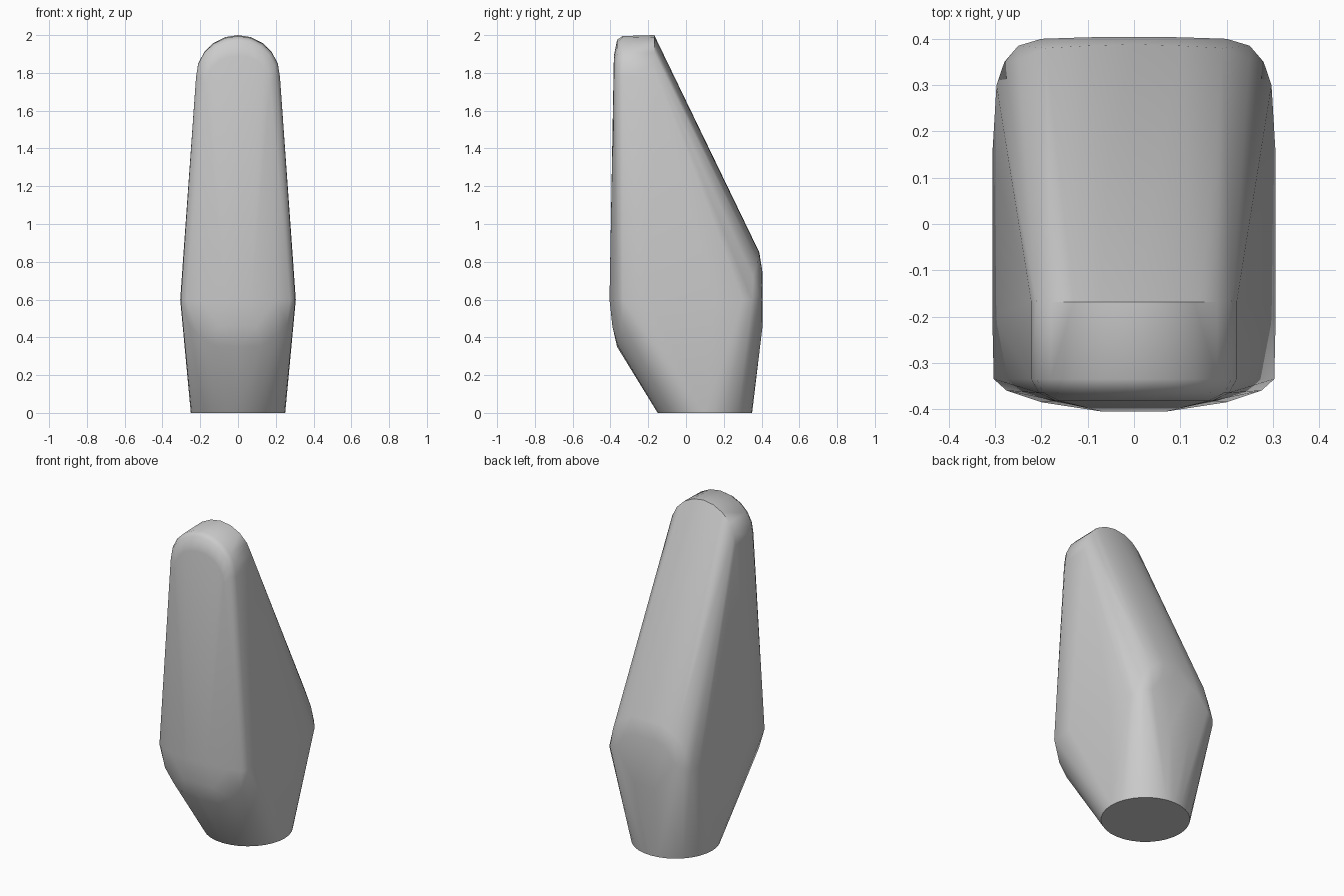
import bpy, bmesh
from math import sin, cos, pi, radians

cube = bpy.data.objects.get("Cube")
if cube:
    bpy.data.objects.remove(cube, do_unlink=True)

grey = bpy.data.materials.new("plain_grey")
grey.use_nodes = True
grey.diffuse_color = (0.6, 0.6, 0.6, 1)
grey.node_tree.nodes["Principled BSDF"].inputs["Base Color"].default_value = (0.6, 0.6, 0.6, 1)

points = []


def mirrored(*half):
    """Add points on both sides of the centre plane."""
    for x, y, z in half:
        points.extend([(x, y, z), (-x, y, z)] if x else [(x, y, z)])


def arch(radius, y, base, height, steps=10):
    """Half-round rib across the width at a fixed depth."""
    for i in range(steps + 1):
        a = pi * i / steps
        points.append((radius * cos(a), y, base + height * sin(a)))


# Round foot
for i in range(32):
    a = 2 * pi * i / 32
    points.append((0.25 * cos(a), 0.1 + 0.25 * sin(a), 0))

# Rounded crown, with a softened front rim
arch(0.222, -0.168, 1.78, 0.22)
arch(0.222, -0.335, 1.78, 0.215)
arch(0.205, -0.365, 1.78, 0.195)
arch(0.17, -0.382, 1.74, 0.15)

# Widest section: cambered front, flat sides, rounded back corners
mirrored((0.303, -0.335, 0.6), (0.275, -0.36, 0.6), (0.2, -0.385, 0.6), (0.07, -0.405, 0.6),
         (0.306, -0.2, 0.6), (0.306, 0.15, 0.6), (0.297, 0.3, 0.6),
         (0.28, 0.35, 0.6), (0.25, 0.385, 0.62), (0.2, 0.4, 0.64))

# Front chin, curving up to the sides
mirrored((0.12, -0.36, 0.355), (0.2, -0.35, 0.4), (0.26, -0.342, 0.47),
         (0.1, -0.39, 0.46), (0, -0.365, 0.35))

# Back hump below the long slope
mirrored((0.07, 0.404, 0.75), (0.07, 0.404, 0.45), (0.1, 0.385, 0.85), (0, 0.388, 0.85),
         (0.19, 0.38, 0.8), (0.25, 0.355, 0.72), (0.14, 0.402, 0.72))

# Wrap the body around the ribs
bm = bmesh.new()
for p in points:
    bm.verts.new(p)
hull = bmesh.ops.convex_hull(bm, input=bm.verts)
loose = [v for v in bm.verts if not v.link_faces]
bmesh.ops.delete(bm, geom=loose, context='VERTS')
bmesh.ops.dissolve_limit(bm, angle_limit=radians(0.5), verts=bm.verts, edges=bm.edges)
bmesh.ops.recalc_face_normals(bm, faces=bm.faces)
mesh = bpy.data.meshes.new("tapered_body")
bm.to_mesh(mesh)
bm.free()
mesh.materials.append(grey)
body = bpy.data.objects.new("tapered_body", mesh)
bpy.context.collection.objects.link(body)

# Soft shading with a crisp foot and crown edge
bpy.ops.object.select_all(action='DESELECT')
body.select_set(True)
bpy.context.view_layer.objects.active = body
bpy.ops.object.shade_smooth_by_angle(angle=radians(48))
